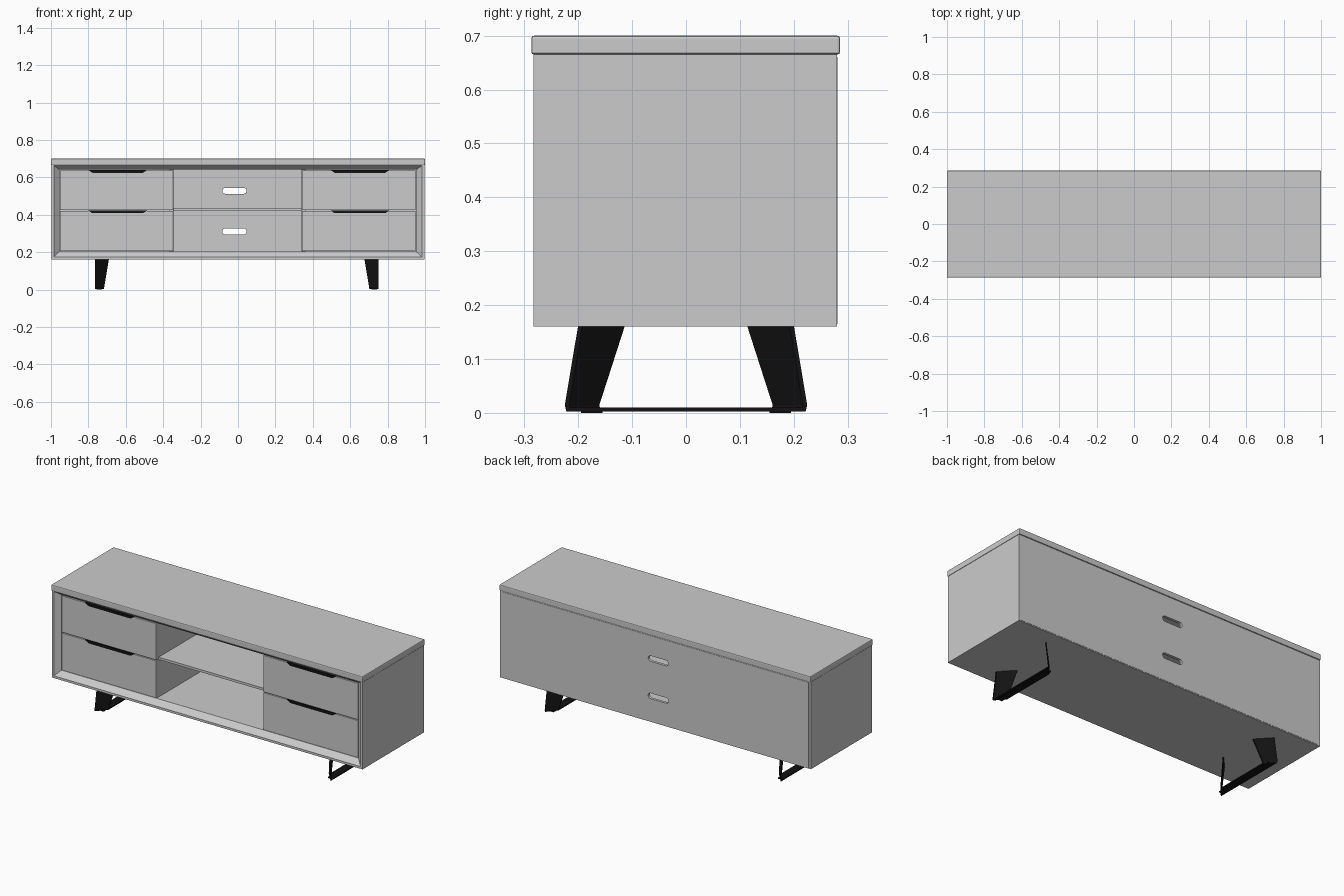
import bpy, bmesh
from math import cos, sin, pi

if "Cube" in bpy.data.objects:
    bpy.data.objects.remove(bpy.data.objects["Cube"])

black = bpy.data.materials.new("black_metal")
black.diffuse_color = (0.006, 0.006, 0.006, 1)
black.use_nodes = True
black.node_tree.nodes["Principled BSDF"].inputs["Base Color"].default_value = black.diffuse_color


def make(name, bm, mat=None, bevel=0.0):
    bmesh.ops.recalc_face_normals(bm, faces=bm.faces)
    me = bpy.data.meshes.new(name)
    bm.to_mesh(me)
    bm.free()
    ob = bpy.data.objects.new(name, me)
    bpy.context.collection.objects.link(ob)
    if mat:
        me.materials.append(mat)
    if bevel:
        m = ob.modifiers.new("soft_edges", 'BEVEL')
        m.width, m.segments = bevel, 2
    return ob


def loft(bm, rings, closed=False):
    """Skin equal-length rings; cap the ends unless the loft closes on itself."""
    vs = [[bm.verts.new(p) for p in r] for r in rings]
    n = len(vs[0])
    pairs = list(zip(vs, vs[1:])) + ([(vs[-1], vs[0])] if closed else [])
    for a, b in pairs:
        for i in range(n):
            j = (i + 1) % n
            bm.faces.new((a[i], a[j], b[j], b[i]))
    if not closed:
        bm.faces.new(vs[0])
        bm.faces.new(vs[-1])


def rect(x0, x1, z0, z1, y):
    return [(x0, y, z0), (x1, y, z0), (x1, y, z1), (x0, y, z1)]


def box(name, x0, x1, y0, y1, z0, z1, mat=None, bevel=0.0):
    bm = bmesh.new()
    loft(bm, [rect(x0, x1, z0, z1, y0), rect(x0, x1, z0, z1, y1)])
    return make(name, bm, mat, bevel)


# Table top
box("top_board", -1, 1, -0.287, 0.286, 0.665, 0.70, bevel=0.005)

# Carcass: closed tube with a chamfered front frame
bm = bmesh.new()
loft(bm, [rect(-0.998, 0.998, 0.16, 0.665, 0.28),
          rect(-0.998, 0.998, 0.16, 0.665, -0.283),
          rect(-0.985, 0.985, 0.173, 0.663, -0.283),
          rect(-0.955, 0.952, 0.203, 0.641, -0.255),
          rect(-0.955, 0.952, 0.203, 0.641, 0.28)], closed=True)
make("carcass", bm)

# Back panel with two cable slots
back = box("back_panel", -0.985, 0.985, 0.266, 0.2815, 0.165, 0.66)
bm = bmesh.new()
for z in (0.311, 0.528):
    ring = []
    for i in range(18):
        side = 1 if i < 9 else -1
        a = -pi / 2 + pi * (i if i < 9 else i - 1) / 8
        ring.append((-0.019 + side * 0.049 + 0.016 * cos(a), z + 0.016 * sin(a)))
    loft(bm, [[(x, y, zz) for x, zz in ring] for y in (0.2, 0.33)])
cutter = make("slot_cutter", bm)
cutter.hide_render = True
mod = back.modifiers.new("slots", 'BOOLEAN')
mod.object, mod.operation, mod.solver = cutter, 'DIFFERENCE', 'EXACT'
bpy.context.view_layer.objects.active = back
bpy.ops.object.modifier_apply(modifier=mod.name)
bpy.data.objects.remove(cutter)

# Dividers and middle shelf
box("left_divider", -0.365, -0.345, -0.245, 0.27, 0.20, 0.645)
box("right_divider", 0.34, 0.36, -0.245, 0.27, 0.20, 0.645)
box("middle_shelf", -0.35, 0.345, -0.235, 0.27, 0.42, 0.434)

# Drawer fronts with black finger pulls along their top edges
for side, x0, x1, hx in (("left", -0.952, -0.346, -0.643), ("right", 0.341, 0.949, 0.652)):
    for level, z0, z1 in (("lower", 0.205, 0.420), ("upper", 0.425, 0.636)):
        box(f"{side}_{level}_drawer", x0, x1, -0.256, -0.236, z0, z1, bevel=0.001)
        bm = bmesh.new()
        loft(bm, [[(hx - 0.158, y, z1 + 0.003), (hx + 0.158, y, z1 + 0.003),
                   (hx + 0.135, y, z1 - 0.012), (hx - 0.135, y, z1 - 0.012)]
                  for y in (-0.260, -0.232)])
        make(f"{side}_{level}_pull", bm, black)

# Bent-strap legs: angled plates joined by a flat floor bar
T = 0.008
for name, cx, s in (("left", -0.007, -1), ("right", -0.007, 1)):
    def X(v):
        return cx + s * v
    for end, f in (("front", -1), ("back", 1)):
        bm = bmesh.new()
        # rings run from the bottom to the top of the plate
        loft(bm, [[(X(xo), f * yo, z), (X(xi), f * yi, z),
                   (X(xi), f * (yi - T), z), (X(xo), f * (yo - T), z)]
                  for xo, yo, xi, yi, z in ((0.757, 0.222, 0.709, 0.166, 0.003),
                                            (0.757, 0.225, 0.708, 0.169, 0.014),
                                            (0.757, 0.200, 0.683, 0.121, 0.163))])
        make(f"{name}_{end}_leg", bm, black)
        box(f"{name}_{end}_foot", *sorted((X(0.72), X(0.75))),
            *sorted((f * 0.155, f * 0.195)), 0, 0.006, black)
    bm = bmesh.new()
    loft(bm, [[(X(0.757), -0.222, z), (X(0.757), 0.222, z),
               (X(0.709), 0.162, z), (X(0.709), -0.162, z)] for z in (0.003, 0.010)])
    make(f"{name}_floor_bar", bm, black)
